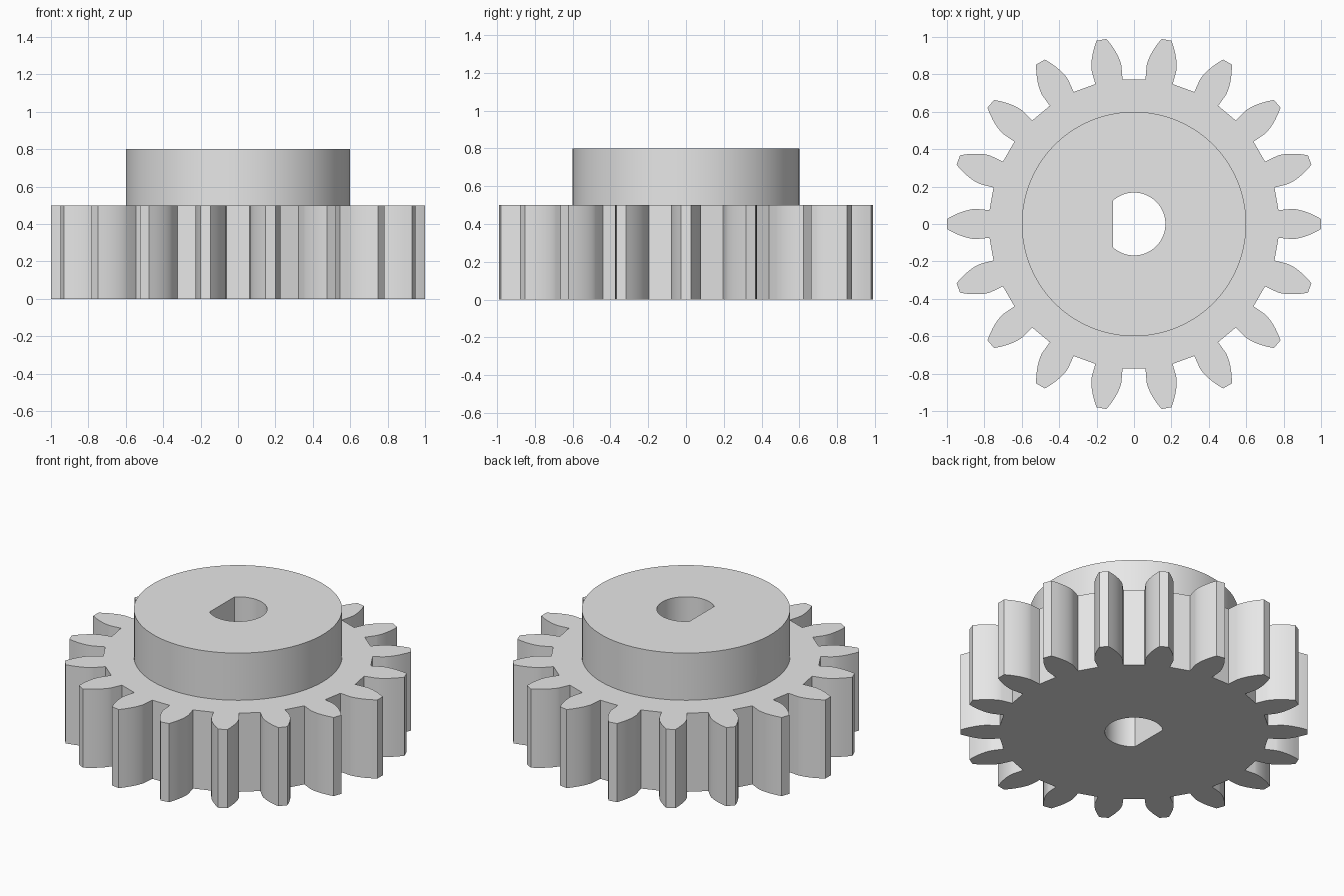
import bpy
import bmesh
from math import sin, cos, tan, acos, pi, radians, sqrt
from mathutils import Vector, Matrix

TEETH = 18
TIP_R, PITCH_R, ROOT_R = 1.0, 0.9, 0.776
BASE_R = PITCH_R * cos(radians(20))
GEAR_TOP, HUB_TOP, HUB_R = 0.5, 0.8, 0.6
BORE_R, FLAT_X = 0.168, -0.112
HOLE_R, HOLE_Z = 0.125, 0.6

cube = bpy.data.objects.get("Cube")
if cube:
    bpy.data.objects.remove(cube, do_unlink=True)

grey = bpy.data.materials.new("light_grey")
grey.use_nodes = True
grey.diffuse_color = (0.8, 0.8, 0.8, 1)
grey.node_tree.nodes["Principled BSDF"].inputs["Base Color"].default_value = grey.diffuse_color


def polar(r, a):
    return (r * cos(a), r * sin(a))


def arc(r, start, end, steps):
    return [polar(r, start + (end - start) * i / steps) for i in range(steps + 1)]


def prism(name, outline, low, high, matrix=Matrix()):
    """Extrude a flat outline from low to high, then place it."""
    bm = bmesh.new()
    base = bm.faces.new([bm.verts.new((x, y, low)) for x, y in outline])
    top = bmesh.ops.extrude_face_region(bm, geom=[base])["geom"]
    moved = [v for v in top if isinstance(v, bmesh.types.BMVert)]
    bmesh.ops.translate(bm, verts=moved, vec=Vector((0, 0, high - low)))
    bm.transform(matrix)
    bmesh.ops.recalc_face_normals(bm, faces=bm.faces)
    mesh = bpy.data.meshes.new(name)
    bm.to_mesh(mesh)
    bm.free()
    mesh.materials.append(grey)
    obj = bpy.data.objects.new(name, mesh)
    bpy.context.collection.objects.link(obj)
    return obj


def combine(target, tool, operation):
    """Apply a boolean and discard the tool."""
    tool.hide_render = True
    mod = target.modifiers.new(operation, "BOOLEAN")
    mod.operation, mod.solver, mod.object = operation, "EXACT", tool
    bpy.context.view_layer.objects.active = target
    bpy.ops.object.modifier_apply(modifier=mod.name)
    bpy.data.objects.remove(tool, do_unlink=True)


def involute(angle):
    return tan(angle) - angle


def half_angle(r):
    """Half the tooth's angular width at a radius; radial below the base circle."""
    pressure = acos(min(1, BASE_R / r))
    return pi / (2 * TEETH) + involute(radians(20)) - involute(pressure) - radians(0.4)


# Toothed wheel
radii = [ROOT_R] + [BASE_R + (TIP_R - BASE_R) * (i / 7) ** 1.5 for i in range(8)]
flank = [(r, half_angle(r)) for r in radii]
tooth = [(r, -a) for r, a in flank] + [(r, a) for r, a in reversed(flank)]
outline = [polar(r, a + 2 * pi * i / TEETH) for i in range(TEETH) for r, a in tooth]
gear = prism("gear", outline, 0, GEAR_TOP)

# Raised hub
combine(gear, prism("hub", arc(HUB_R, 0, 2 * pi, 120)[:-1], 0.3, HUB_TOP), "UNION")

# D-shaped shaft bore
corner = acos(FLAT_X / BORE_R)
combine(gear, prism("bore", arc(BORE_R, -corner, corner, 48), -0.1, 1), "DIFFERENCE")

# Teardrop set-screw hole from the hub's side into the flat of the bore
teardrop = arc(HOLE_R, 3 * pi / 4, 9 * pi / 4, 40) + [(0, HOLE_R * sqrt(2))]
turn = Matrix.Translation((0, 0, HOLE_Z)) @ Matrix(
    ((0, 0, 1, 0), (1, 0, 0, 0), (0, 1, 0, 0), (0, 0, 0, 1)))
combine(gear, prism("screw_hole", teardrop, -0.612, -0.04, turn), "DIFFERENCE")

# Smooth the curved walls and keep the corners crisp
bpy.ops.object.select_all(action="DESELECT")
gear.select_set(True)
bpy.context.view_layer.objects.active = gear
bpy.ops.object.shade_smooth_by_angle(angle=radians(20))
